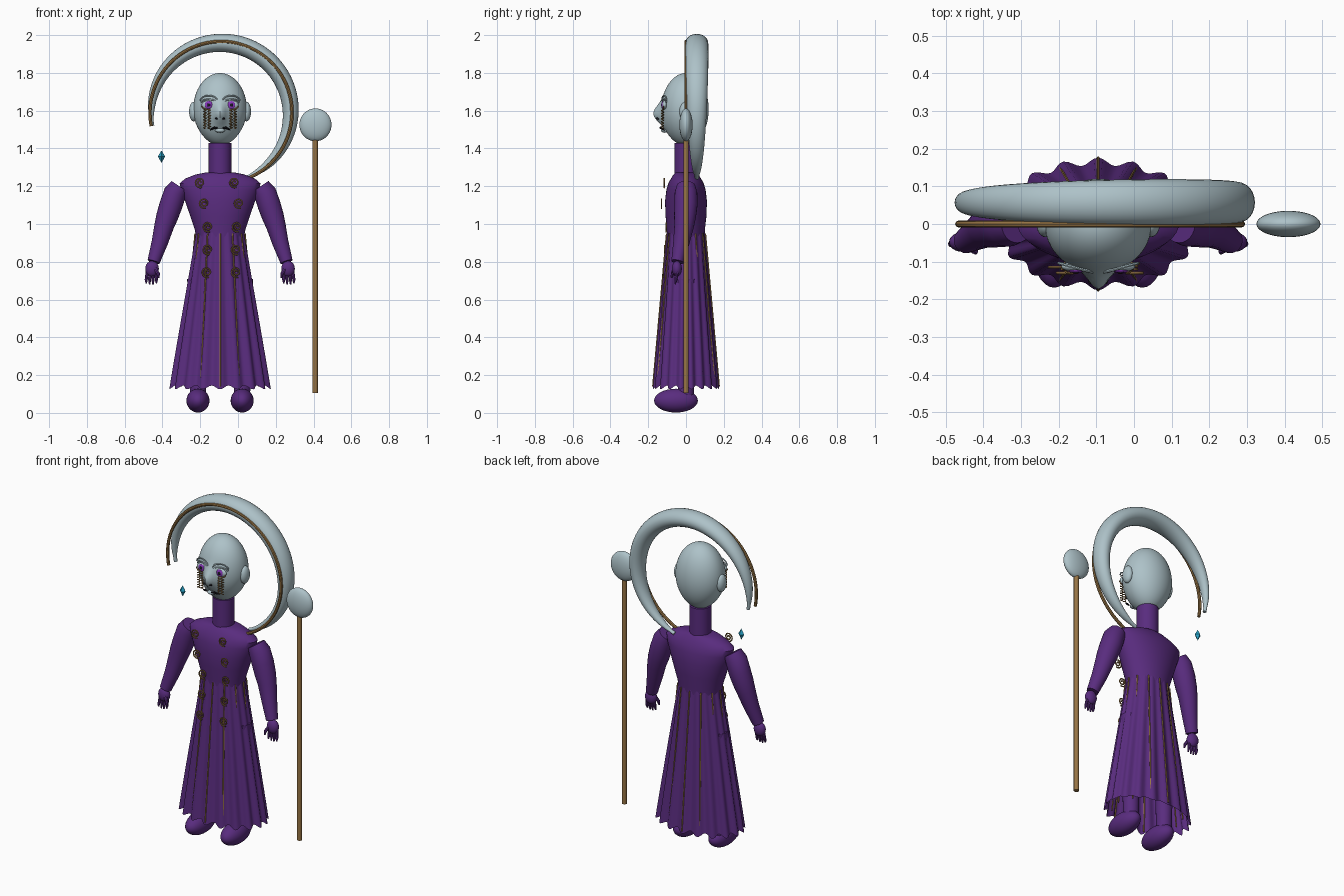
import bpy, bmesh
from math import sin, cos, pi, radians, exp
from mathutils import Vector

if "Cube" in bpy.data.objects:
    bpy.data.objects.remove(bpy.data.objects["Cube"])

CX = -0.095  # body axis


def mat(name, r, g, b):
    m = bpy.data.materials.new(name)
    m.diffuse_color = (r, g, b, 1)
    m.use_nodes = True
    m.node_tree.nodes["Principled BSDF"].inputs["Base Color"].default_value = m.diffuse_color
    return m


PURPLE = mat("purple", 0.10, 0.025, 0.21)
SILVER = mat("silver", 0.42, 0.54, 0.58)
GOLD = mat("gold", 0.32, 0.18, 0.06)
DARK = mat("dark", 0.01, 0.01, 0.015)
IRIS = mat("iris", 0.25, 0.04, 0.5)
TEAL = mat("teal", 0.02, 0.35, 0.55)


def finish(bm, name, m, smooth=True):
    bmesh.ops.recalc_face_normals(bm, faces=bm.faces[:])
    me = bpy.data.meshes.new(name)
    bm.to_mesh(me)
    bm.free()
    o = bpy.data.objects.new(name, me)
    bpy.context.collection.objects.link(o)
    me.materials.append(m)
    if smooth:
        bpy.ops.object.select_all(action='DESELECT')
        o.select_set(True)
        bpy.context.view_layer.objects.active = o
        bpy.ops.object.shade_smooth_by_angle(angle=radians(40))
    return o


def ball(name, c, r, m, seg=24, shape=None):
    bm = bmesh.new()
    bmesh.ops.create_uvsphere(bm, u_segments=seg, v_segments=seg // 2, radius=1)
    for v in bm.verts:
        v.co = Vector((v.co.x * r[0], v.co.y * r[1], v.co.z * r[2]))
        if shape:
            shape(v.co)
        v.co += Vector(c)
    return finish(bm, name, m)


def skin(bm, rings, caps=True):
    vs = [[bm.verts.new(p) for p in ring] for ring in rings]
    n = len(vs[0])
    for a, b in zip(vs, vs[1:]):
        for i in range(n):
            j = (i + 1) % n
            bm.faces.new((a[i], a[j], b[j], b[i]))
    if caps:
        bm.faces.new(vs[0])
        bm.faces.new(vs[-1])


def tube(name, pts, radii, m, seg=8):
    """Sweep; radii are (in-plane, towards y) pairs or one number."""
    pts = [Vector(p) for p in pts]
    if not isinstance(radii, list):
        radii = [(radii, radii)] * len(pts)
    rings = []
    for i, p in enumerate(pts):
        t = (pts[min(i + 1, len(pts) - 1)] - pts[max(i - 1, 0)]).normalized()
        b = Vector((0, 1, 0))
        b = (b - t * b.dot(t)).normalized()
        n = b.cross(t)
        rings.append([p + n * radii[i][0] * cos(2 * pi * k / seg) + b * radii[i][1] * sin(2 * pi * k / seg)
                      for k in range(seg)])
    bm = bmesh.new()
    skin(bm, rings)
    return finish(bm, name, m)


# Crescent halo with gold inlay
def arc(y, r, n):
    return [(-0.09 + r * cos(a), y, 1.59 + r * sin(a))
            for a in [radians(-70 + 261 * i / n) for i in range(n + 1)]]


N = 64
taper = [max(0.06, sin(pi * i / N)) ** 0.6 for i in range(N + 1)]
tube("halo", arc(0.057, 0.369, N), [(0.05 * w, 0.062 * w) for w in taper], SILVER, 24)
tube("halo_inlay", arc(0.0, 0.376, N), 0.009, GOLD)


# Head with pointed nose and narrow chin
def face(co):
    if co.z < 0:
        co.x *= 1 - 0.12 * (co.z / 0.19) ** 2
    if co.y < 0:
        co.y *= 1.08
        co.y -= 0.045 * exp(-(co.x / 0.032) ** 2 - ((co.z + 0.025) / 0.055) ** 2)


ball("head", (CX, 0, 1.607), (0.142, 0.12, 0.192), SILVER, 64, face)

# Neck, torso
tube("neck", [(CX, 0, 1.22), (CX, 0, 1.43)], 0.06, PURPLE, 32)
bm = bmesh.new()
skin(bm, [[(CX + a * cos(2 * pi * k / 48), b * sin(2 * pi * k / 48), z) for k in range(48)]
          for z, a, b in [(0.93, 0.127, 0.098), (0.97, 0.134, 0.1), (1.04, 0.157, 0.108), (1.12, 0.185, 0.111),
                          (1.18, 0.207, 0.104), (1.215, 0.214, 0.094), (1.24, 0.185, 0.08),
                          (1.262, 0.13, 0.066), (1.272, 0.08, 0.055)]])
finish(bm, "torso", PURPLE)

# Pleated open skirt
rings = []
for i in range(13):
    t = i / 12
    ring = []
    for k in range(144):
        a = 2 * pi * k / 144
        w = cos(18 * (a + pi / 2))
        d = (0.002 + 0.008 * t) * w
        ring.append((CX + (0.126 + 0.137 * t + d) * cos(a), (0.098 + 0.068 * t + d) * sin(a),
                     0.955 - 0.82 * t - 0.01 * t ** 8 * w))
    rings.append(ring)
bm = bmesh.new()
skin(bm, rings, caps=False)
finish(bm, "skirt", PURPLE)

# Gold skirt ribs
for k in range(12):
    a = 2 * pi * k / 12 + pi / 2
    tube("skirt_rib", [(CX + 0.132 * cos(a), 0.103 * sin(a), 0.95),
                       (CX + 0.205 * cos(a), 0.176 * sin(a), 0.14)], 0.004, GOLD, 6)

# Paired parts mirrored about the body axis
for s in (-1, 1):
    def P(dx, y, z):
        return (CX + s * dx, y, z)

    # Arms and hands
    tube("arm", [P(0.215, 0, 1.20), P(0.238, 0, 1.165), P(0.26, 0, 1.10), P(0.28, -0.005, 1.04),
                 P(0.296, -0.01, 0.99), P(0.32, -0.025, 0.90), P(0.352, -0.045, 0.80)],
         [(r, r) for r in (0.05, 0.06, 0.061, 0.058, 0.052, 0.043, 0.033)], PURPLE, 24)
    ball("hand", P(0.36, -0.048, 0.763), (0.036, 0.026, 0.042), PURPLE)
    for i in range(4):
        d = i - 1.5
        tube("finger", [P(0.362 + d * 0.015, -0.048, 0.75), P(0.364 + d * 0.018, -0.053, 0.705),
                        P(0.364 + d * 0.018, -0.058, 0.678 + abs(d) * 0.006)],
             [(0.009, 0.009), (0.008, 0.008), (0.004, 0.004)], PURPLE)
    tube("thumb", [P(0.345, -0.06, 0.765), P(0.327, -0.072, 0.735), P(0.325, -0.076, 0.715)],
         [(0.011, 0.011), (0.009, 0.009), (0.005, 0.005)], PURPLE)

    # Legs and feet
    tube("leg", [P(0.117, 0, 0.08), P(0.117, 0, 0.71)], [(0.042, 0.042), (0.057, 0.057)], PURPLE, 24)
    ball("foot", P(0.117, -0.053, 0.065), (0.061, 0.116, 0.063), PURPLE, 32)

    # Ears, eyes, lids and brows
    ball("ear", P(0.14, 0.0, 1.595), (0.024, 0.035, 0.052), SILVER)
    ball("eye", P(0.06, -0.113, 1.63), (0.038, 0.014, 0.024), SILVER)
    ball("iris", P(0.06, -0.124, 1.63), (0.021, 0.006, 0.021), IRIS, 16)
    ball("pupil", P(0.06, -0.129, 1.63), (0.009, 0.003, 0.009), DARK, 12)
    for h, w, name in ((0.03, 0.04, "eyelid"), (0.05, 0.045, "brow")):
        tube(name, [P(0.06 + w * cos(a), -0.116 + 0.012 * cos(a), 1.63 + h * 0.45 + h * 0.55 * sin(a))
                    for a in [pi * i / 10 for i in range(11)]], 0.004, SILVER, 6)
    tube("lower_lid", [P(0.06 + 0.037 * cos(a), -0.12, 1.625 - 0.02 * sin(a))
                       for a in [pi * i / 10 for i in range(11)]], 0.003, GOLD, 6)

    # Twisted gold tear chains
    for x in (0.058, 0.08):
        tube("tear_chain", [P(x + 0.007 * cos(i * pi / 3), -0.124 + 0.007 * sin(i * pi / 3), 1.61 - 0.0024 * i)
                            for i in range(45)], 0.003, GOLD, 5)

    # Nostrils and moustache
    ball("nostril", P(0.019, -0.15, 1.558), (0.008, 0.01, 0.006), DARK, 12)
    tube("moustache", [P(0.014, -0.137, 1.508), P(0.03, -0.135, 1.51), P(0.044, -0.124, 1.503),
                       P(0.053, -0.113, 1.497)],
         [(r, r) for r in (0.004, 0.006, 0.005, 0.002)], DARK)

ball("lips", (CX, -0.112, 1.495), (0.026, 0.02, 0.012), SILVER)

# Gold scroll embroidery down the front
for x, dx, y, z in [(-0.106, 0.182, -0.115, 1.22), (-0.085, 0.185, -0.13, 1.11), (-0.065, 0.155, -0.105, 0.985),
                    (-0.065, 0.15, -0.112, 0.865), (-0.07, 0.155, -0.12, 0.745)]:
    for k in range(2):
        tube("scroll", [(CX + x + dx * k + (0.005 + 0.023 * i / 30) * cos(i * 0.38), y,
                         z + (0.005 + 0.023 * i / 30) * sin(i * 0.38)) for i in range(31)], 0.004, GOLD, 6)

# Staff with flattened orb
tube("staff", [(0.408, 0, 0.105), (0.408, 0, 1.46)], 0.0145, GOLD, 16)
ball("staff_orb", (0.41, 0, 1.525), (0.085, 0.035, 0.087), SILVER, 40)

# Hanging gem (faceted)
bm = bmesh.new()
for h in (-1, 1):
    bmesh.ops.create_cone(bm, cap_ends=False, segments=4, radius1=0.019, radius2=0, depth=0.033)
    new = [v for v in bm.verts if not v.tag]
    for v in new:
        v.co.z = (v.co.z + 0.0165) * h
        v.tag = True
bmesh.ops.remove_doubles(bm, verts=bm.verts[:], dist=0.0005)
for v in bm.verts:
    v.co = Vector(((v.co.x - v.co.y) * 0.7071, (v.co.x + v.co.y) * 0.7071, v.co.z)) \
        if abs(abs(v.co.x) - abs(v.co.y)) < 0.001 else v.co.copy()
    v.co += Vector((-0.405, 0.055, 1.357))
finish(bm, "gem", TEAL, smooth=False)
